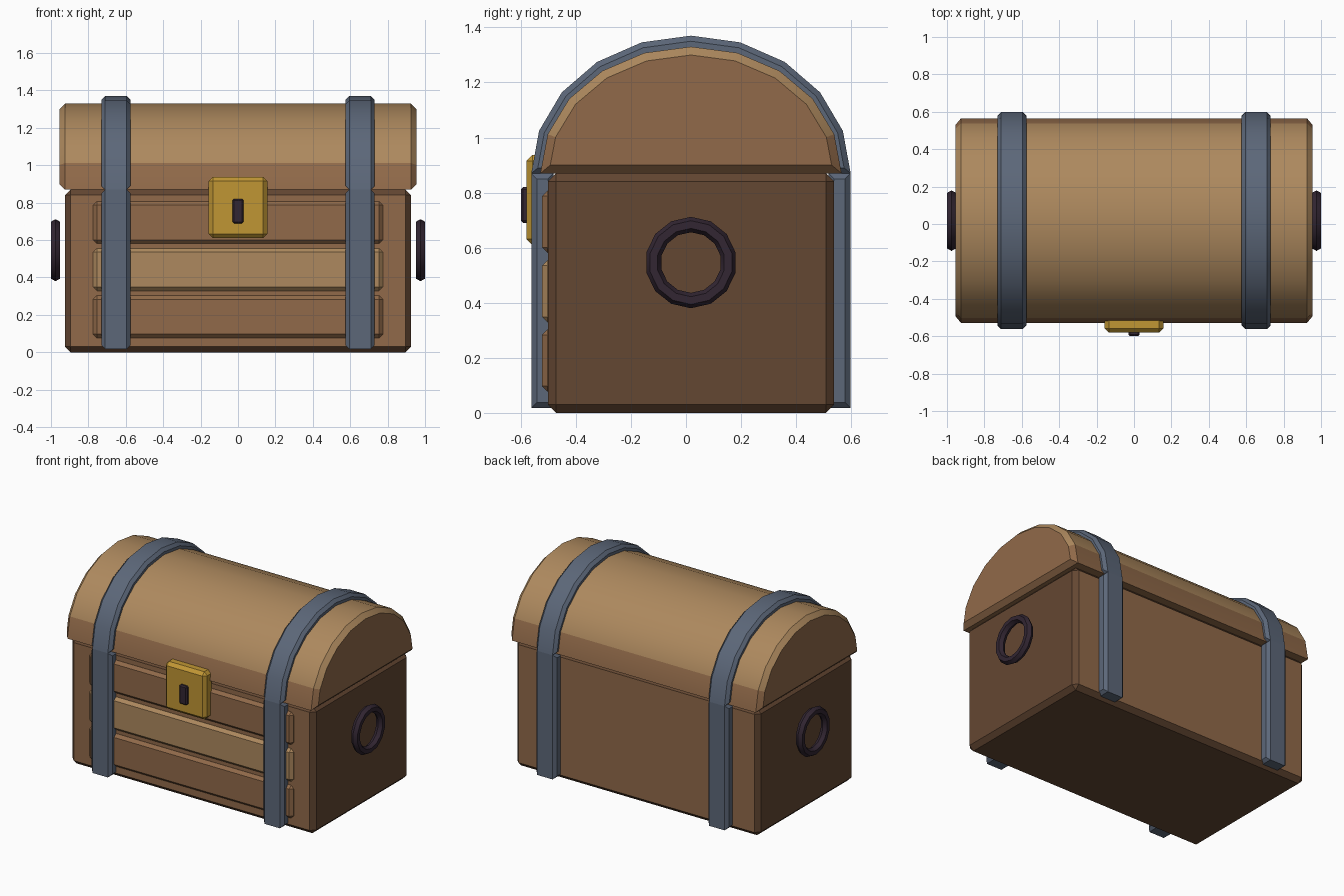
import bpy, bmesh, math
from mathutils import Matrix

if "Cube" in bpy.data.objects:
    bpy.data.objects.remove(bpy.data.objects["Cube"])

YC = 0.018      # body centre in depth
RIM = 0.87      # height where lid meets body


def material(name, rgb):
    m = bpy.data.materials.new(name)
    m.diffuse_color = (*rgb, 1)
    m.use_nodes = True
    m.node_tree.nodes["Principled BSDF"].inputs["Base Color"].default_value = m.diffuse_color
    return m


TAN = material("tan wood", (0.42, 0.25, 0.112))
BROWN = material("brown wood", (0.283, 0.144, 0.067))
DARK = material("dark wood", (0.127, 0.063, 0.032))
STEEL = material("blue steel", (0.107, 0.136, 0.191))
GOLD = material("brass", (0.527, 0.305, 0.034))
IRON = material("dark iron", (0.032, 0.019, 0.032))


def finish(bm, name, mats, rule=None):
    bmesh.ops.recalc_face_normals(bm, faces=bm.faces)
    bm.normal_update()
    if rule:
        for f in bm.faces:
            f.material_index = rule(f)
    me = bpy.data.meshes.new(name)
    bm.to_mesh(me)
    bm.free()
    for m in mats:
        me.materials.append(m)
    ob = bpy.data.objects.new(name, me)
    bpy.context.collection.objects.link(ob)
    return ob


def smooth(ob):
    bpy.ops.object.select_all(action='DESELECT')
    ob.select_set(True)
    bpy.context.view_layer.objects.active = ob
    bpy.ops.object.shade_smooth_by_angle(angle=math.radians(30))


def box(name, x, y, z, bevel, mats, rule=None):
    """Box between (min, max) pairs with every edge chamfered."""
    bm = bmesh.new()
    bmesh.ops.create_cube(bm, size=1)
    for v in bm.verts:
        v.co = [r[0] if c < 0 else r[1] for c, r in zip(v.co, (x, y, z))]
    bmesh.ops.bevel(bm, geom=bm.edges[:], offset=bevel, segments=1,
                    affect='EDGES', profile=0.5)
    return finish(bm, name, mats, rule)


def prism(name, profile, x0, x1, bevel, mats, rule=None):
    """Side profile (y, z) extruded along x, with chamfered end caps."""
    bm = bmesh.new()
    a = [bm.verts.new((x0, y, z)) for y, z in profile]
    b = [bm.verts.new((x1, y, z)) for y, z in profile]
    n = len(a)
    caps = [bm.faces.new(a), bm.faces.new(b[::-1])]
    for i in range(n):
        j = (i + 1) % n
        bm.faces.new((a[i], b[i], b[j], a[j]))
    bmesh.ops.recalc_face_normals(bm, faces=bm.faces)
    edges = [e for f in caps for e in f.edges]
    bmesh.ops.bevel(bm, geom=edges, offset=bevel, segments=1,
                    affect='EDGES', profile=0.5)
    return finish(bm, name, mats, rule)


def arch(ry, rz, n=10):
    return [(YC - ry * math.cos(math.pi * i / n),
             RIM + rz * math.sin(math.pi * i / n)) for i in range(n + 1)]


# body: brown front and back, dark ends, bottom and chamfers
box("body", (-0.925, 0.925), (YC - 0.52, YC + 0.52), (0, RIM), 0.03,
    [BROWN, DARK], lambda f: 0 if abs(f.normal.y) > 0.9 else 1)

# arched lid: tan top, brown lowest course and end caps
smooth(prism("lid", arch(0.547, 0.46), -0.955, 0.955, 0.03, [TAN, BROWN],
             lambda f: 1 if abs(f.normal.x) > 0.9 or f.normal.z < -0.6
             or f.calc_center_median().z < 1.0 else 0))

# front planks
for i, mat in enumerate((BROWN, TAN, BROWN)):
    z = 0.077 + 0.252 * i
    box(f"plank_{i + 1}", (-0.775, 0.775), (-0.523, -0.47), (z, z + 0.226),
        0.02, [mat])

# metal straps: arch over the lid, uprights front and back
for side, s in (("left", -1), ("right", 1)):
    x0, x1 = s * 0.653 - 0.078, s * 0.653 + 0.078
    ring = arch(0.58, 0.5) + arch(0.51, 0.43)[::-1]
    smooth(prism(f"lid_strap_{side}", ring, x0, x1, 0.02, [STEEL]))
    for face, d in (("front", -1), ("back", 1)):
        ya, yb = YC + d * 0.58, YC + d * 0.5
        prism(f"{face}_strap_{side}",
              [(ya, 0.018), (yb, 0.018), (yb, RIM), (ya, RIM)],
              x0, x1, 0.02, [STEEL])

# lock plate and keyhole
box("lock_plate", (-0.157, 0.157), (-0.58, -0.49), (0.61, 0.937), 0.022, [GOLD])
box("keyhole", (-0.03, 0.03), (-0.6, -0.56), (0.69, 0.82), 0.008, [IRON])

# ring handles on both ends
for side, s in (("left", -1), ("right", 1)):
    bm = bmesh.new()
    N, M, R, r = 14, 6, 0.138, 0.028
    grid = []
    for i in range(N):
        t = 2 * math.pi * i / N
        row = []
        for j in range(M):
            p = 2 * math.pi * j / M
            q = R + r * math.cos(p)
            row.append(bm.verts.new((s * 0.9757 + r * math.sin(p),
                                     YC + q * math.sin(t),
                                     0.546 + q * math.cos(t))))
        grid.append(row)
    for i in range(N):
        for j in range(M):
            k, l = (i + 1) % N, (j + 1) % M
            bm.faces.new((grid[i][j], grid[k][j], grid[k][l], grid[i][l]))
    smooth(finish(bm, f"ring_handle_{side}", [IRON]))
